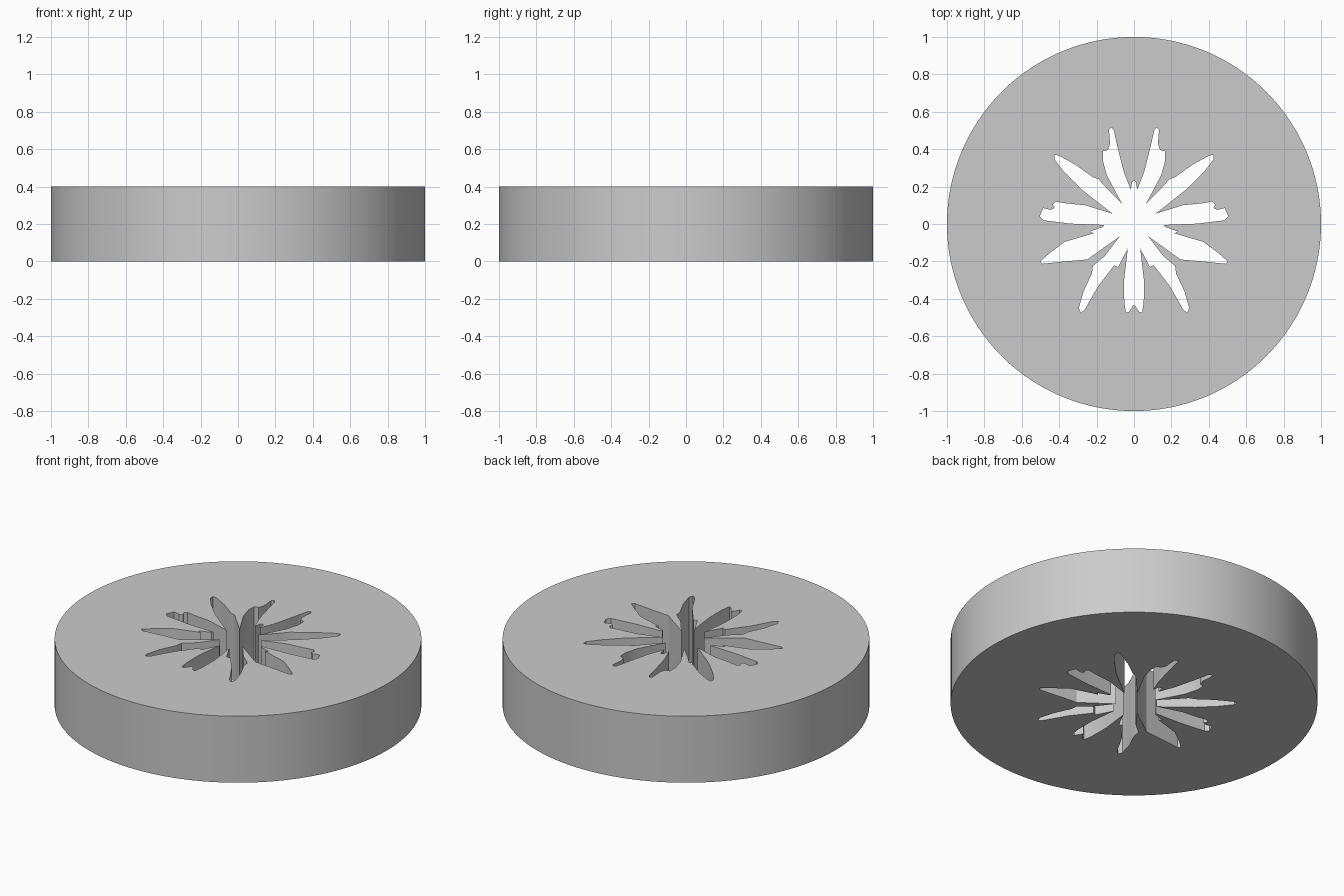
import bpy
from math import sin, cos, pi

HEIGHT = 0.4

# Right half of the star-shaped opening, clockwise from the top centre
HALF = [
    (0, 0.235), (0.01, 0.225), (0.014, 0.2), (0.018, 0.185),
    # upper petal
    (0.055, 0.28), (0.09, 0.42), (0.108, 0.50), (0.12, 0.516), (0.134, 0.505),
    (0.128, 0.43), (0.14, 0.395), (0.165, 0.39), (0.167, 0.34), (0.145, 0.26),
    (0.062, 0.105),
    # diagonal petal
    (0.145, 0.19), (0.19, 0.24), (0.22, 0.25), (0.31, 0.315), (0.40, 0.365),
    (0.425, 0.37), (0.425, 0.345), (0.375, 0.28), (0.28, 0.185), (0.115, 0.055),
    # side petal
    (0.26, 0.10), (0.36, 0.11), (0.42, 0.12), (0.435, 0.105), (0.425, 0.085),
    (0.445, 0.075), (0.485, 0.085), (0.505, 0.04), (0.485, 0.02), (0.34, 0.002),
    (0.16, -0.005),
    # lower side petal
    (0.165, -0.015), (0.235, -0.04), (0.215, -0.05), (0.25, -0.06),
    (0.37, -0.095), (0.45, -0.155), (0.502, -0.2), (0.49, -0.213),
    (0.37, -0.20), (0.25, -0.19), (0.215, -0.165), (0.075, -0.065),
    # lower diagonal petal
    (0.155, -0.17), (0.22, -0.225), (0.225, -0.265), (0.27, -0.36),
    (0.295, -0.45), (0.285, -0.475), (0.265, -0.46), (0.19, -0.33),
    (0.105, -0.22), (0.085, -0.23), (0.033, -0.13),
    # bottom petal
    (0.053, -0.3), (0.052, -0.42), (0.043, -0.475), (0.028, -0.47), (0, -0.43),
]
opening = HALF + [(-x, y) for x, y in HALF[-2:0:-1]]
rim = [(cos(2 * pi * i / 128), sin(2 * pi * i / 128)) for i in range(128)]

# Disc outline with the opening as an inner loop, filled and extruded
curve = bpy.data.curves.new("pierced_disc", 'CURVE')
curve.dimensions = '2D'
curve.fill_mode = 'BOTH'
curve.extrude = HEIGHT / 2
for loop in (rim, opening):
    spline = curve.splines.new('POLY')
    spline.points.add(len(loop) - 1)
    for p, (x, y) in zip(spline.points, loop):
        p.co = (x, y, 0, 1)
    spline.use_cyclic_u = True

disc = bpy.data.objects.new("pierced_disc", curve)
disc.location.z = HEIGHT / 2
bpy.context.collection.objects.link(disc)
bpy.context.view_layer.objects.active = disc
disc.select_set(True)
bpy.ops.object.convert(target='MESH')

# Weld caps to walls and smooth the curved sides
bpy.ops.object.mode_set(mode='EDIT')
bpy.ops.mesh.select_all(action='SELECT')
bpy.ops.mesh.remove_doubles(threshold=0.0001)
bpy.ops.mesh.normals_make_consistent(inside=False)
bpy.ops.object.mode_set(mode='OBJECT')
bpy.ops.object.shade_smooth_by_angle()
